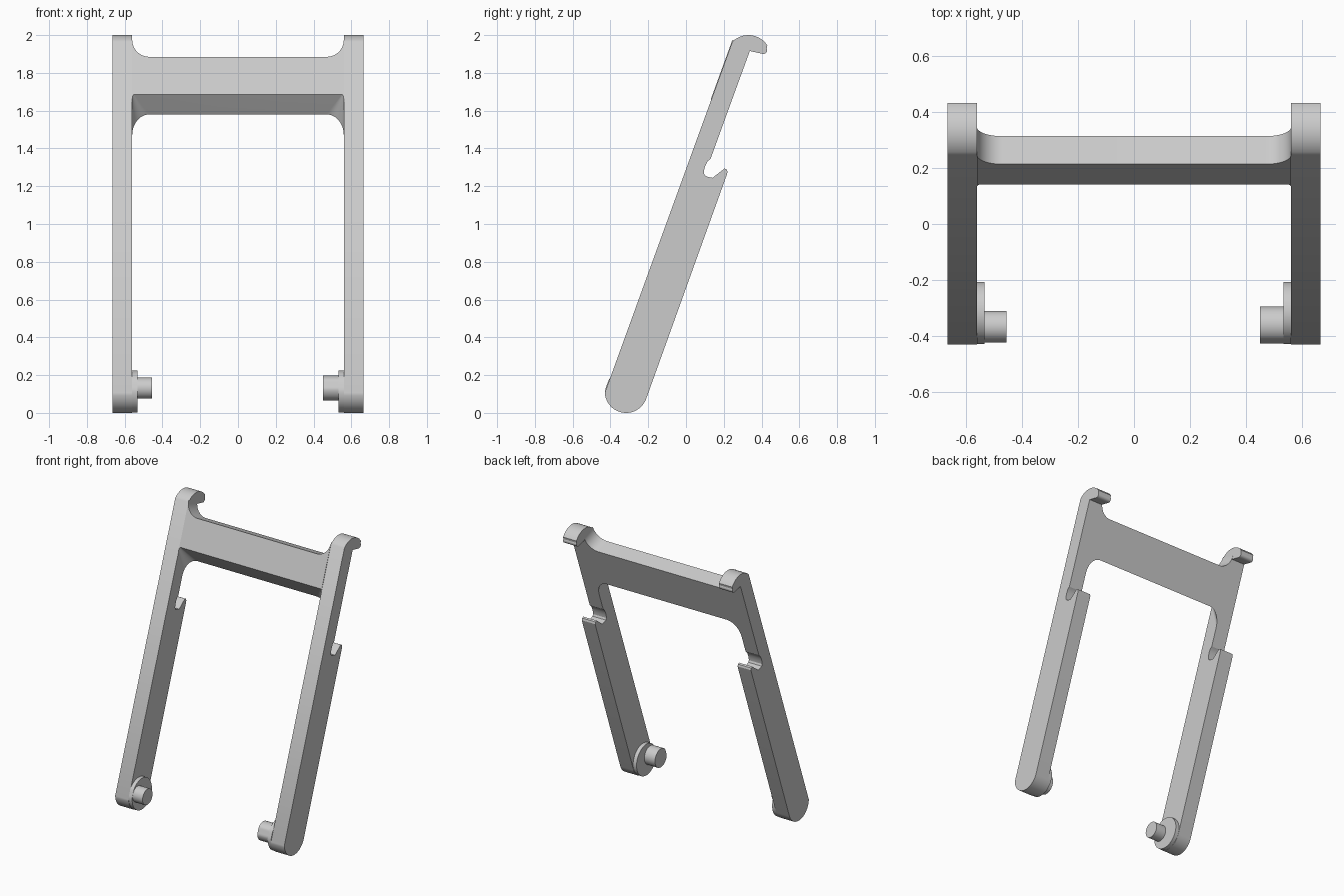
import bpy, bmesh, math

cube = bpy.data.objects.get("Cube")
if cube:
    bpy.data.objects.remove(cube, do_unlink=True)

grey = bpy.data.materials.new("plain grey")
grey.use_nodes = True
COLOUR = (0.6, 0.6, 0.6, 1)
grey.diffuse_color = COLOUR
grey.node_tree.nodes["Principled BSDF"].inputs["Base Color"].default_value = COLOUR

TILT = math.radians(20)
HALF, INNER = 0.665, 0.56          # outer and inner x of the legs
FOOT, FOOT_R = (-0.317, 0.113), 0.113


def front_y(z):
    return -0.43 + (z - 0.118) * math.tan(TILT)


def back_y(z):
    return 0.13 + (z - 1.345) * math.tan(TILT)


def arc(centre, rx, start, end, steps=12, ry=None):
    ry = rx if ry is None else ry
    angles = [math.radians(start + (end - start) * i / steps) for i in range(steps + 1)]
    return [(centre[0] + rx * math.cos(a), centre[1] + ry * math.sin(a)) for a in angles]


def loft(name, first, second):
    """Solid between two matching loops of 3D points."""
    bm = bmesh.new()
    a = [bm.verts.new(p) for p in first]
    b = [bm.verts.new(p) for p in second]
    bm.faces.new(a)
    bm.faces.new(b[::-1])
    n = len(a)
    for i in range(n):
        j = (i + 1) % n
        bm.faces.new((a[i], b[i], b[j], a[j]))
    bmesh.ops.recalc_face_normals(bm, faces=bm.faces)
    mesh = bpy.data.meshes.new(name)
    bm.to_mesh(mesh)
    bm.free()
    mesh.materials.append(grey)
    obj = bpy.data.objects.new(name, mesh)
    bpy.context.collection.objects.link(obj)
    bpy.ops.object.select_all(action='DESELECT')
    obj.select_set(True)
    bpy.context.view_layer.objects.active = obj
    bpy.ops.object.shade_smooth_by_angle(angle=math.radians(30))
    return obj


def extrude_x(name, profile, x0, x1):
    return loft(name, [(x0, y, z) for y, z in profile], [(x1, y, z) for y, z in profile])


def flat_fronted_disc(centre, radius):
    """Circle whose front is trimmed by the leg's front plane."""
    return [(max(y, front_y(z)), z) for y, z in arc(centre, radius, 0, 360, 48)[:-1]]


# Leg outline: rounded foot, straight front, hooked top, latch notch at the back
leg = arc(FOOT, FOOT_R, -22, -177, 20)
leg += arc((0.33, 1.88), 0.12, 135, 33, 14)
leg += arc((0.41, 1.92), 0.02, 30, -110, 8)
leg += [(back_y(1.916), 1.916), (0.13, 1.345), (0.115, 1.333), (0.104, 1.312),
        (0.096, 1.288), (0.094, 1.27), (0.1, 1.257), (0.115, 1.25), (0.14, 1.244),
        (0.204, 1.294), (0.216, 1.288), (0.22, 1.274), (0.214, 1.255)]

# Legs, foot bosses and pins; the two pins differ slightly in size
for side, sign, pin_r, pin_y, pin_end in (("left", 1, 0.066, -0.36, 0.45),
                                          ("right", -1, 0.056, -0.366, 0.455)):
    extrude_x(side + "_leg", leg, sign * INNER, sign * HALF)
    extrude_x(side + "_foot_boss", flat_fronted_disc(FOOT, 0.111), sign * 0.533, sign * INNER)
    extrude_x(side + "_pin", flat_fronted_disc((pin_y, 0.131), pin_r),
              sign * pin_end, sign * 0.534)

# Crossbar: filleted top, bevelled underside with a sharp front and rounded back
top = arc((0.47, 1.975), 0.09, 0, -90)[::-1]
front_half = top + arc((0.55, 1.66), 0.01, 0, 90, ry=0.025)
back_half = [(x, z - 0.037) for x, z in top] + arc((0.47, 1.47), 0.09, 0, 90, ry=0.11)


def mirrored(half, depth):
    loop = half + [(-x, z) for x, z in half[::-1]]
    return [(x, depth(z), z) for x, z in loop]


loft("crossbar", mirrored(front_half, front_y), mirrored(back_half, back_y))
